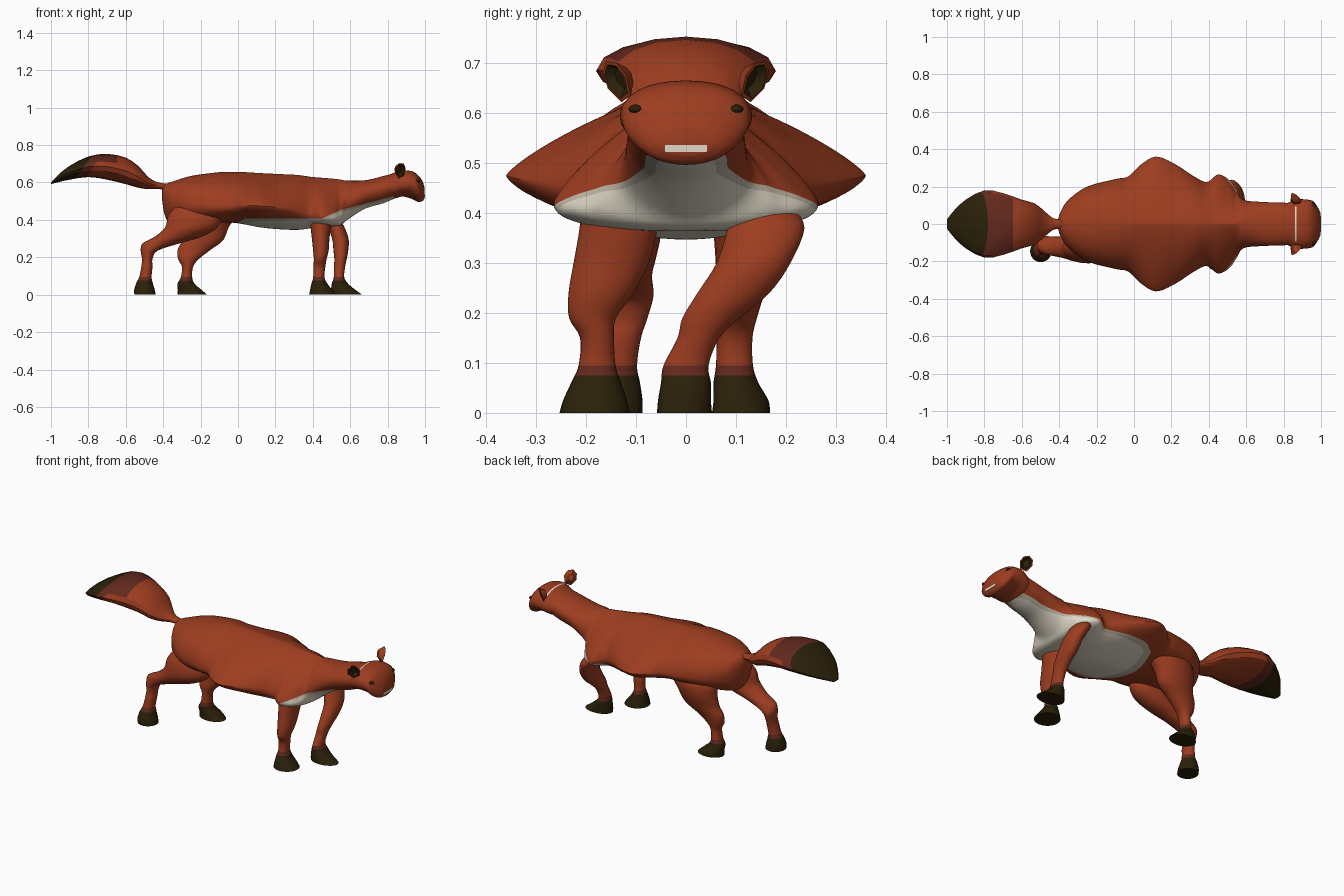
import bpy, bmesh, math
from mathutils import Vector, Matrix


def material(name, rgb):
    m = bpy.data.materials.new(name)
    m.diffuse_color = (*rgb, 1)
    return m


FUR = material("red fur", (0.335, 0.046, 0.014))
MAROON = material("dark red fur", (0.125, 0.022, 0.013))
DARK = material("dark brown", (0.024, 0.015, 0.003))
CREAM = material("cream", (0.75, 0.69, 0.57))
BEIGE = material("grey beige", (0.52, 0.46, 0.37))


def finish(name, bm, mats, rule=None, angle=40):
    bmesh.ops.recalc_face_normals(bm, faces=bm.faces)
    if rule:
        for f in bm.faces:
            f.material_index = rule(f.calc_center_median(), f.normal)
    me = bpy.data.meshes.new(name)
    bm.to_mesh(me)
    bm.free()
    for m in mats:
        me.materials.append(m)
    me.shade_smooth()
    me.set_sharp_from_angle(angle=math.radians(angle))
    ob = bpy.data.objects.new(name, me)
    bpy.context.collection.objects.link(ob)
    return ob


def spline(keys, steps):
    """Smooth interpolation of rows of numbers."""
    out = []
    for i in range(len(keys) - 1):
        a, b, c, d = (keys[max(0, min(len(keys) - 1, i + k))] for k in (-1, 0, 1, 2))
        for s in range(steps):
            t = s / steps
            out.append([0.5 * (2 * q + (r - p) * t + (2 * p - 5 * q + 4 * r - u) * t * t
                               + (3 * q - p - 3 * r + u) * t ** 3)
                        for p, q, r, u in zip(a, b, c, d)])
    return out + [list(keys[-1])]


def loft(keys, ring, steps=5, sides=24):
    bm = bmesh.new()
    rows = []
    for k in spline(keys, steps):
        rows.append([bm.verts.new(ring(k, 2 * math.pi * j / sides)) for j in range(sides)])
    for r, s in zip(rows, rows[1:]):
        for j in range(sides):
            n = (j + 1) % sides
            bm.faces.new((r[j], r[n], s[n], s[j]))
    bm.faces.new(rows[0])
    bm.faces.new(rows[-1])
    return bm


def cut(bm, co, no):
    bmesh.ops.bisect_plane(bm, geom=bm.verts[:] + bm.edges[:] + bm.faces[:],
                           plane_co=co, plane_no=no)


def section(k, a):
    """Cross-section across x: bottom, widest and top heights, half width, roundness."""
    x, zb, zw, zt, hw, pu, pl = k
    c, s = math.cos(a), math.sin(a)
    p = 2 / (pu if s > 0 else pl)
    h = (zt - zw) if s > 0 else (zw - zb)
    return (x, math.copysign(hw * abs(c) ** p, c), zw + math.copysign(h * abs(s) ** p, s))


# Torso and neck, cream under the belly, chest and throat
torso = [
    (-.405, .50, .53, .57, .03, 2, 2), (-.39, .42, .52, .59, .07, 2, 2),
    (-.35, .37, .50, .605, .13, 2, 2), (-.25, .37, .48, .635, .20, 2, 2),
    (-.10, .385, .47, .655, .24, 1.8, 2), (-.03, .385, .47, .655, .255, 1.6, 1.8),
    (.04, .375, .475, .655, .32, 1.3, 1.5), (.12, .36, .475, .65, .36, 1.25, 1.5),
    (.22, .35, .465, .645, .32, 1.3, 1.6), (.32, .347, .45, .64, .255, 1.5, 1.9),
    (.39, .355, .43, .63, .225, 1.5, 2.2), (.45, .362, .42, .625, .265, 1.3, 2.4),
    (.51, .365, .415, .62, .235, 1.25, 2.4), (.55, .372, .42, .615, .18, 1.4, 2.2),
    (.585, .40, .48, .61, .13, 1.9, 2), (.68, .46, .54, .612, .118, 2, 2),
    (.78, .49, .57, .635, .115, 2, 2), (.87, .53, .59, .66, .11, 2, 2)]


def inside(c, d):
    """True within the cream marking, shrunk by d."""
    return (c.z < max(.408, min(.408 + (c.x - .45) * .45, .453 + (c.x - .55) * .26)) - d
            and c.z < .38 + (c.x + .01 - 5 * d) * .6 and c.x < .86)


bm = loft(torso, section, 6, 64)
for d in (0, .012):
    cut(bm, (0, 0, .408 - d), (0, 0, 1))
    cut(bm, (.45, 0, .408 - d), (-.45, 0, 1))
    cut(bm, (.55, 0, .453 - d), (-.26, 0, 1))
    cut(bm, (-.01 + 5 * d, 0, .38), (-.6, 0, 1))
finish("torso", bm, [FUR, BEIGE, CREAM],
       lambda c, n: 2 if inside(c, .012) else 1 if inside(c, 0) else 0)

# Head with a thin cream line across the crown
head = [
    (.80, .515, .57, .635, .10, 2, 2), (.84, .515, .58, .655, .122, 2, 2),
    (.88, .525, .59, .665, .132, 2.2, 2), (.93, .512, .59, .66, .13, 2.2, 1.8),
    (.96, .497, .575, .642, .12, 2.2, 1.9), (.985, .50, .55, .61, .085, 2, 2.2),
    (.998, .515, .54, .57, .055, 2, 2)]
bm = loft(head, section, 5, 32)
for x in (.86, .868):
    cut(bm, (x, 0, 0), (1, 0, 0))
finish("head", bm, [FUR, CREAM],
       lambda c, n: 1 if .86 < c.x < .868 and n.z > .6 and abs(c.y) < .09 else 0)

# Teeth plate
bm = bmesh.new()
bmesh.ops.create_cube(bm, size=1, matrix=Matrix.Translation((.996, 0, .529))
                      @ Matrix.Diagonal((.008, .085, .014, 1)))
finish("teeth", bm, [CREAM])


# Tail, dark at the tip with a dark red upper side
def tail_ring(k, a):
    x, zc, rz, ry = k
    return (x, ry * math.cos(a), zc + rz * math.sin(a))


tail = [(-.36, .575, .016, .02), (-.43, .583, .018, .03), (-.48, .597, .032, .07),
        (-.53, .628, .057, .11), (-.60, .662, .071, .13), (-.70, .684, .069, .165),
        (-.80, .684, .055, .18), (-.90, .652, .037, .13), (-.96, .622, .02, .075),
        (-1.0, .595, .004, .025)]
bm = loft(tail, tail_ring, 2, 16)
for x in (-.79, -.74):
    cut(bm, (x, 0, .73), (1, 0, -.7))


def tail_colour(c, n):
    x = c.x + (.73 - c.z) * .7
    if x < -.79:
        return 2
    return 1 if x < -.74 or (c.x < -.64 and n.z > .6) else 0


finish("tail", bm, [FUR, MAROON, DARK], tail_colour, 25)


# Legs: rows of height, centre x, centre y, radius x, radius y
def leg_ring(k, a):
    z, cx, cy, rx, ry = k
    return (cx + rx * math.cos(a), cy + ry * math.sin(a), z)


def leg(name, keys):
    bm = loft(keys, leg_ring, 4, 24)
    for z in (.075, .095):
        cut(bm, (0, 0, z), (0, 0, 1))
    finish(name, bm, [FUR, MAROON, DARK],
           lambda c, n: 2 if c.z < .075 else 1 if c.z < .095 else 0)


leg("front_leg_near", [
    (.42, .44, -.135, .06, .075), (.37, .442, -.135, .055, .078), (.30, .442, -.15, .047, .075),
    (.24, .443, -.17, .042, .065), (.19, .44, -.187, .034, .047), (.15, .435, -.178, .032, .034),
    (.095, .432, -.178, .03, .037), (.06, .435, -.18, .042, .05),
    (.025, .445, -.182, .06, .064), (0, .452, -.183, .072, .07)])
leg("front_leg_far", [
    (.41, .49, .15, .045, .065), (.37, .52, .16, .045, .077), (.30, .547, .135, .044, .074),
    (.24, .55, .095, .04, .072), (.19, .548, .05, .033, .057), (.15, .543, .025, .03, .042),
    (.095, .54, 0, .028, .045), (.06, .545, 0, .043, .05),
    (.025, .563, -.003, .066, .053), (0, .58, -.003, .085, .055)])
leg("hind_leg_near", [
    (.50, -.23, -.11, .08, .05), (.43, -.23, -.125, .14, .075), (.36, -.25, -.13, .14, .08),
    (.31, -.32, -.125, .125, .065), (.275, -.41, -.12, .10, .052), (.235, -.475, -.115, .045, .05),
    (.19, -.485, -.12, .028, .043), (.15, -.487, -.13, .03, .04), (.095, -.495, -.138, .033, .04),
    (.06, -.50, -.142, .045, .05), (.025, -.50, -.145, .055, .058), (0, -.497, -.145, .057, .058)])
leg("hind_leg_far", [
    (.50, -.15, .11, .09, .05), (.43, -.15, .125, .14, .08), (.36, -.17, .13, .12, .075),
    (.29, -.19, .12, .11, .06), (.24, -.235, .11, .088, .048), (.19, -.265, .10, .055, .042),
    (.15, -.27, .097, .03, .036), (.095, -.275, .097, .03, .037), (.06, -.278, .10, .045, .045),
    (.025, -.258, .11, .064, .055), (0, -.245, .11, .08, .058)])

# Ears (cups with a dark hollow) and eyes, one of each per side
outline = [(-.5, -1), (.5, -1), (1, -.1), (.75, .65), (0, 1), (-.75, .65), (-1, -.1)]
for side, sgn in (("near", -1), ("far", 1)):
    centre = Vector((.868, .14 * sgn, .666))
    v = Vector((-.1, .45 * sgn, .85)).normalized()
    n = Vector((.6, .7 * sgn, -.3)).normalized()
    u = v.cross(n).normalized()
    bm = bmesh.new()
    rows = []
    # outer back, rim, inner rim, hollow floor
    for scale, depth in ((.45, -.03), (1, 0), (.82, .001), (.5, -.016)):
        rows.append([bm.verts.new(centre + u * a * .036 * scale + v * b * .043 * scale + n * depth)
                     for a, b in outline])
    for i, (r, s) in enumerate(zip(rows, rows[1:])):
        for j in range(7):
            k = (j + 1) % 7
            bm.faces.new((r[j], r[k], s[k], s[j])).material_index = int(i == 2)
    bm.faces.new(rows[0])
    bm.faces.new(rows[-1]).material_index = 1
    finish("ear_" + side, bm, [FUR, DARK])

    bm = bmesh.new()
    bmesh.ops.create_uvsphere(bm, u_segments=12, v_segments=8, radius=1,
                              matrix=Matrix.Translation((.957, .1 * sgn, .608))
                              @ Matrix.Diagonal((.016, .015, .009, 1)))
    finish("eye_" + side, bm, [DARK])
